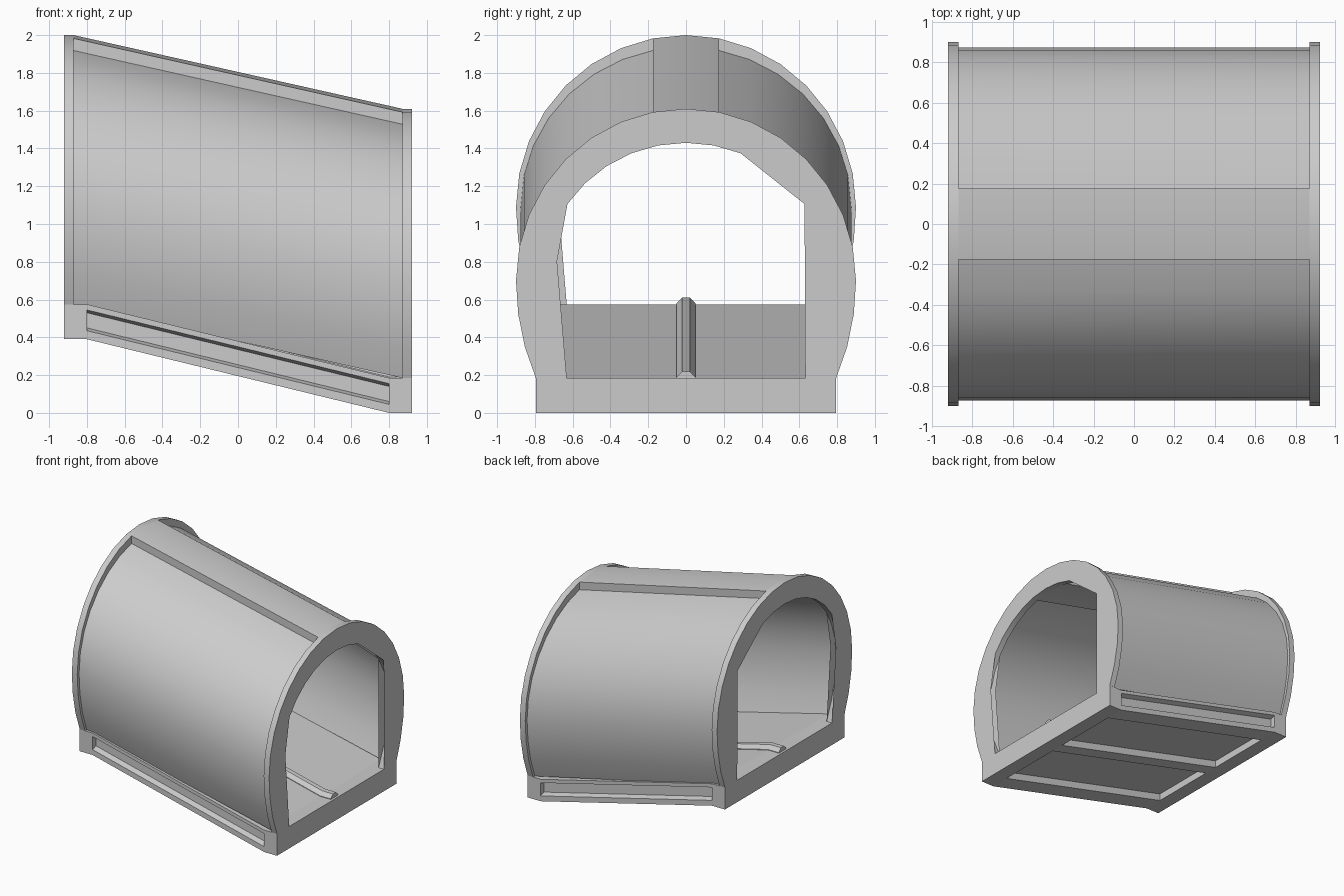
import bpy
import bmesh
import math

if "Cube" in bpy.data.objects:
    bpy.data.objects.remove(bpy.data.objects["Cube"])

DROP = 0.39      # how far the model steps down from -x to +x
ZC = 0.70        # height of the arch centre at the low end
FOOT = 0.185     # top of the base at the low end


def lift(x, lim):
    t = max(-1.0, min(1.0, x / lim))
    return DROP * 0.5 * (1 - t)


def loft(name, profile, xs, lim, angle=30):
    """Sweep a closed y-z profile along x, sheared down the slope."""
    bm = bmesh.new()
    rows = [[bm.verts.new((x, y, z + lift(x, lim))) for y, z in profile] for x in xs]
    n = len(profile)
    for r, s in zip(rows, rows[1:]):
        for i in range(n):
            j = (i + 1) % n
            bm.faces.new((r[i], r[j], s[j], s[i]))
    caps = [bm.faces.new(rows[0]), bm.faces.new(rows[-1])]
    bmesh.ops.triangulate(bm, faces=caps)
    bmesh.ops.recalc_face_normals(bm, faces=bm.faces)
    me = bpy.data.meshes.new(name)
    bm.to_mesh(me)
    bm.free()
    ob = bpy.data.objects.new(name, me)
    bpy.context.collection.objects.link(ob)
    bpy.ops.object.select_all(action='DESELECT')
    ob.select_set(True)
    bpy.context.view_layer.objects.active = ob
    bpy.ops.object.shade_smooth_by_angle(angle=math.radians(angle))
    return ob


def half_arc(a, up, low, first=0):
    """Points from near the crown down to the foot on the +y side."""
    pts = []
    for i in range(first, 9):
        t = math.radians(11.25 * i)
        pts.append((a * math.sin(t), ZC + up * math.cos(t)))
    end = math.asin((ZC - FOOT) / low)
    for i in range(1, 4):
        p = end * i / 3
        pts.append((a * math.cos(p), ZC - low * math.sin(p)))
    return pts


def mirror(pts):
    return [(-y, z) for y, z in pts]


# Arched end frames
outer = half_arc(0.90, 0.91, 1.10)
inner = half_arc(0.755, 0.73, 0.94)
arch = mirror(outer)[::-1] + outer[1:] + inner[::-1] + mirror(inner)[1:]
for name, x0, x1 in (("high_end_arch", -0.92, -0.87), ("low_end_arch", 0.87, 0.92)):
    loft(name, arch, (x0, x1), 0.87, 50)

# Roof beam joining the two arches
beam = [(-outer[1][0], outer[1][1]), outer[0], outer[1],
        (outer[1][0], inner[1][1]), inner[0], (-outer[1][0], inner[1][1])]
loft("roof_beam", beam, (-0.87, 0.87), 0.87)

# Curved side panels, set slightly inside the arches
skin = half_arc(0.875, 0.846, 1.10, 1)
lining = half_arc(0.85, 0.82, 1.06, 1)
panel = skin + lining[::-1]
loft("left_side_panel", panel, (-0.87, 0.87), 0.87)
loft("right_side_panel", mirror(panel), (-0.87, 0.87), 0.87)

# Base: solid end beams, and a middle with side grooves and underside recesses
block = [(-0.795, 0), (0.795, 0), (0.795, FOOT), (-0.795, FOOT)]
loft("high_end_base_beam", block, (-0.92, -0.80), 0.80)
loft("low_end_base_beam", block, (0.80, 0.92), 0.80)
side = [(0.06, 0.0), (0.06, 0.06), (0.63, 0.06), (0.63, 0.0), (0.795, 0.0),
        (0.795, 0.045), (0.75, 0.06), (0.75, 0.14), (0.795, 0.155), (0.795, FOOT)]
loft("base_floor", side + mirror(side)[::-1], (-0.80, 0.80), 0.80)

# Low centre ridge along the floor
ridge = [(-0.05, FOOT - 0.02), (0.05, FOOT - 0.02), (0.05, FOOT + 0.005),
         (0.02, FOOT + 0.035), (-0.02, FOOT + 0.035), (-0.05, FOOT + 0.005)]
loft("floor_ridge", ridge, (-0.90, -0.80, 0.80, 0.90), 0.80)
